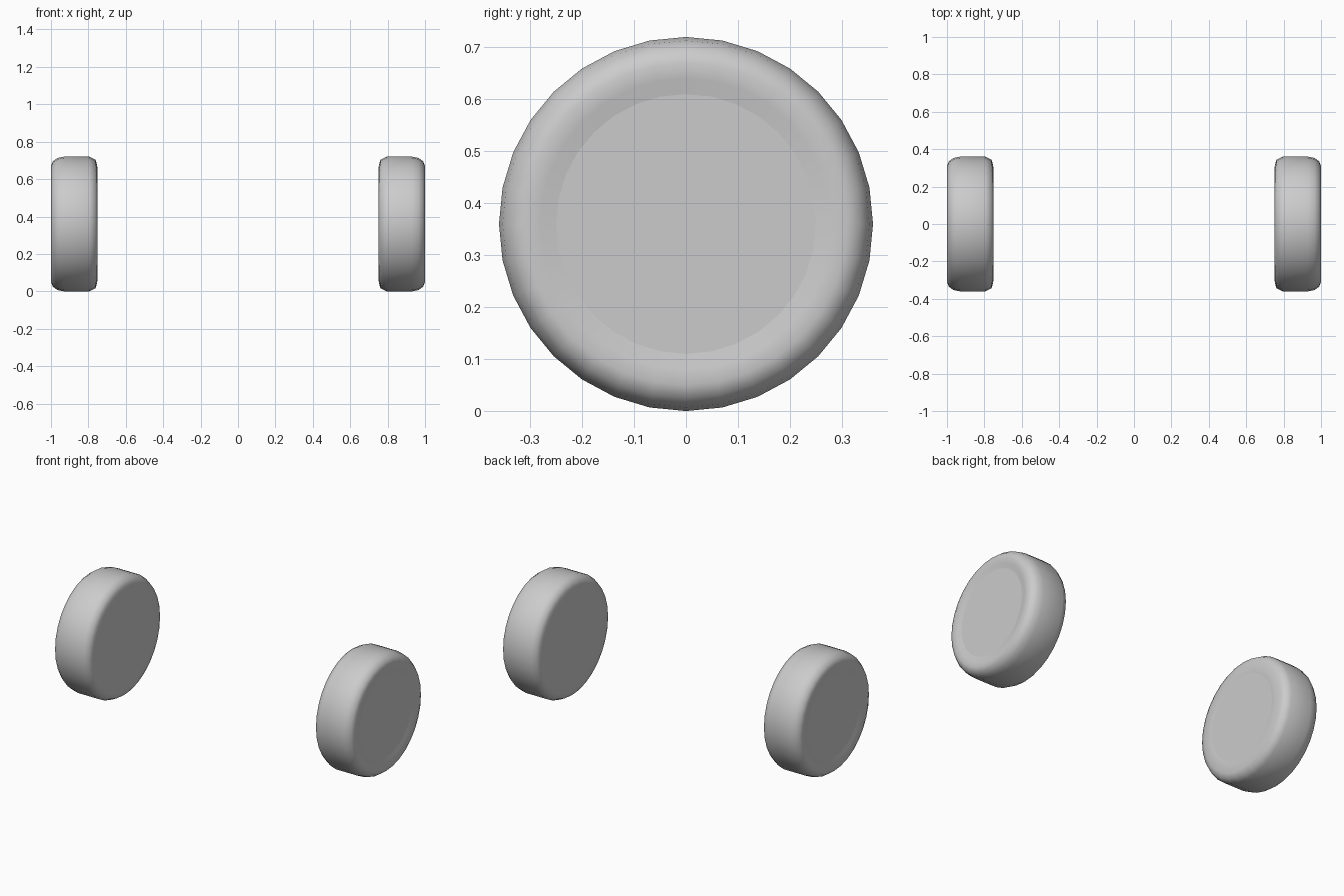
import bpy, bmesh, math
from mathutils import Matrix, Vector

cube = bpy.data.objects.get("Cube")
if cube:
    bpy.data.objects.remove(cube)

RADIUS, SEGMENTS = 0.36, 32

grey = bpy.data.materials.new("plain_grey")
grey.use_nodes = True
colour = (0.6, 0.6, 0.6, 1)
grey.diffuse_color = colour
grey.node_tree.nodes["Principled BSDF"].inputs["Base Color"].default_value = colour

# Tyre profile as (x, radius), from the inner disc round to the outer disc
PROFILE = [(0.752, 0.25), (0.75, 0.27), (0.753, 0.315), (0.762, 0.343),
           (0.795, 0.36), (0.93, 0.36), (0.965, 0.353), (0.99, 0.335),
           (1.0, 0.31), (0.995, 0.28), (0.99, 0.25)]


def wheel(name, side):
    bm = bmesh.new()
    rings = []
    for x, r in PROFILE:
        ring = []
        for i in range(SEGMENTS):
            a = math.tau * i / SEGMENTS
            ring.append(bm.verts.new((side * x, r * math.sin(a), RADIUS + r * math.cos(a))))
        rings.append(ring)
    # Tread and sidewalls
    for a, b in zip(rings, rings[1:]):
        for i in range(SEGMENTS):
            j = (i + 1) % SEGMENTS
            bm.faces.new((a[i], a[j], b[j], b[i])).smooth = True
    # Flat discs on both sides
    discs = [bm.faces.new(rings[0]), bm.faces.new(rings[-1])]
    bmesh.ops.recalc_face_normals(bm, faces=bm.faces[:])
    for disc in discs:
        for edge in disc.edges:
            edge.smooth = False
    mesh = bpy.data.meshes.new(name)
    bm.to_mesh(mesh)
    bm.free()
    mesh.materials.append(grey)
    bpy.context.collection.objects.link(bpy.data.objects.new(name, mesh))


wheel("left_wheel", 1)
wheel("right_wheel", -1)
